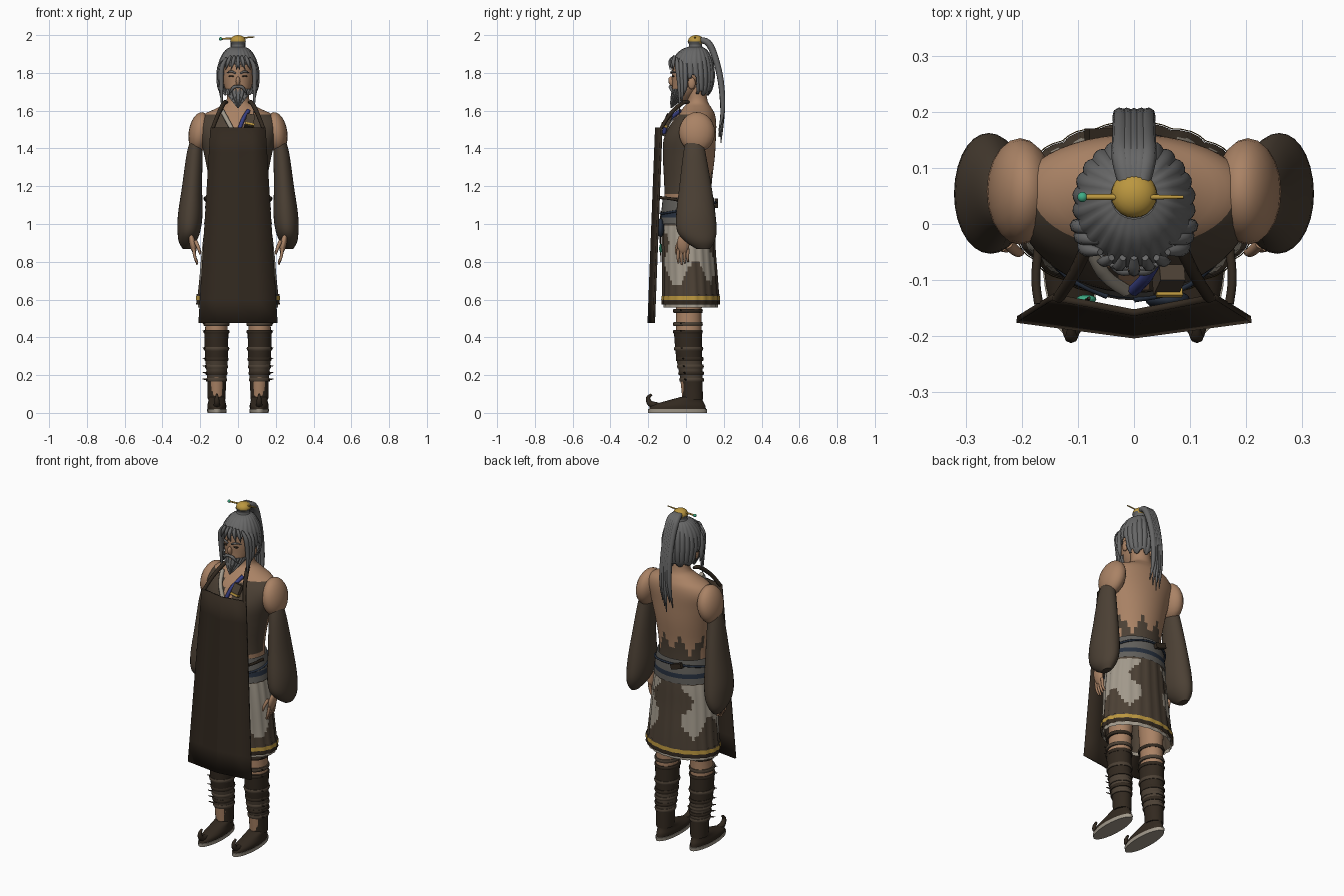
import bpy, bmesh, math
from mathutils import Matrix, Vector, Euler

if "Cube" in bpy.data.objects:
    bpy.data.objects.remove(bpy.data.objects["Cube"], do_unlink=True)


def material(name, *rgb):
    mat = bpy.data.materials.new(name)
    mat.use_nodes = True
    mat.diffuse_color = (*rgb, 1)
    mat.node_tree.nodes["Principled BSDF"].inputs["Base Color"].default_value = (*rgb, 1)
    return mat


skin = material("skin", .40, .225, .13)
hair_grey = material("hair_grey", .135, .135, .135)
brown = material("brown_cloth", .072, .052, .035)
dark = material("dark_leather", .032, .022, .014)
pale = material("pale_cloth", .36, .32, .26)
gold = material("gold", .50, .31, .05)
jade = material("jade", .05, .42, .24)
navy = material("navy_cloth", .02, .03, .05)
grey = material("grey_cloth", .12, .115, .105)
blue = material("blue_cloth", .04, .05, .22)


def smooth_path(points, steps):
    """Catmull-Rom interpolation through tuples of any length."""
    pts = [Vector(p) for p in points]
    out = []
    for i in range(len(pts) - 1):
        a, b, c, d = pts[max(i - 1, 0)], pts[i], pts[i + 1], pts[min(i + 2, len(pts) - 1)]
        for k in range(steps):
            t = k / steps
            out.append(b + (c - a) * t / 2 + (a * 2 - b * 5 + c * 4 - d) * t * t / 2
                       + (b * 3 - a - c * 3 + d) * t ** 3 / 2)
    return out + [pts[-1]]


def finish(name, bm, mats, rule=None, angle=50):
    """Turn a bmesh into a shaded object; the rule picks a material per face centre."""
    bmesh.ops.recalc_face_normals(bm, faces=bm.faces)
    if rule:
        for face in bm.faces:
            face.material_index = rule(face.calc_center_median())
    mesh = bpy.data.meshes.new(name)
    bm.to_mesh(mesh)
    bm.free()
    for mat in mats:
        mesh.materials.append(mat)
    mesh.shade_smooth()
    mesh.set_sharp_from_angle(angle=math.radians(angle))
    obj = bpy.data.objects.new(name, mesh)
    bpy.context.collection.objects.link(obj)
    return obj


def loft(name, rings, *mats, rule=None, sides=28, steps=4, flute=0, lobes=0, caps=True, keep=None):
    """Skin elliptical rings given as (x, y, z, radius x, radius y)."""
    bm = bmesh.new()
    rows = []
    for x, y, z, rx, ry in smooth_path(rings, steps):
        row = []
        for i in range(sides):
            a = math.tau * i / sides
            r = 1 - flute + flute * abs(math.sin(lobes * a / 2))
            row.append(bm.verts.new((x + rx * r * math.cos(a), y + ry * r * math.sin(a), z)))
        rows.append(row)
    for low, high in zip(rows, rows[1:]):
        for i in range(sides):
            j = (i + 1) % sides
            bm.faces.new((low[i], low[j], high[j], high[i]))
    if caps:
        bm.faces.new(rows[0])
        bm.faces.new(rows[-1])
    if keep:
        lost = [f for f in bm.faces if not keep(f.calc_center_median())]
        bmesh.ops.delete(bm, geom=lost, context='FACES')
    return finish(name, bm, mats, rule)


def tube(name, points, radii, mat):
    """Round tapered strand through the points."""
    data = bpy.data.curves.new(name, 'CURVE')
    data.dimensions = '3D'
    data.bevel_depth = 1
    data.bevel_resolution = 2
    data.use_fill_caps = True
    path = smooth_path([(*p, r) for p, r in zip(points, radii)], 4)
    spline = data.splines.new('POLY')
    spline.points.add(len(path) - 1)
    for point, (x, y, z, r) in zip(spline.points, path):
        point.co = (x, y, z, 1)
        point.radius = max(r, .001)
    data.materials.append(mat)
    obj = bpy.data.objects.new(name, data)
    bpy.context.collection.objects.link(obj)


def ball(name, centre, size, mat, tilt=(0, 0, 0)):
    bm = bmesh.new()
    place = Matrix.LocRotScale(Vector(centre), Euler(tilt), Vector(size))
    bmesh.ops.create_uvsphere(bm, u_segments=20, v_segments=12, radius=1, matrix=place)
    return finish(name, bm, [mat])


def box(name, centre, size, mat, tilt=(0, 0, 0)):
    bm = bmesh.new()
    place = Matrix.LocRotScale(Vector(centre), Euler(tilt), Vector(size))
    bmesh.ops.create_cube(bm, size=1, matrix=place)
    return finish(name, bm, [mat], angle=30)


# Torso: bare back and shoulders, open vest at the front
def torso_rule(c):
    if c.y < .03 and 1.17 < c.z < 1.58:
        return 0 if abs(c.x) < (c.z - 1.42) * .4 else 1
    return 1 if c.y > .05 and c.z < 1.16 + .1 * abs(math.sin(c.x * 32)) else 0


loft("torso", [(0, .01, 1.05, .15, .125), (0, .01, 1.2, .15, .125), (0, .015, 1.35, .175, .137),
               (0, .02, 1.45, .2, .138), (0, .04, 1.53, .215, .12), (0, .055, 1.58, .18, .098),
               (0, .06, 1.615, .11, .075), (0, .06, 1.65, .062, .055), (0, .05, 1.73, .058, .052)],
     skin, brown, rule=torso_rule, sides=48)

# Head and face
loft("head", [(0, -.02, 1.65, .022, .03), (0, -.008, 1.69, .056, .064), (0, .01, 1.74, .076, .083),
              (0, .015, 1.8, .083, .09), (0, .02, 1.87, .078, .088), (0, .03, 1.92, .03, .04)], skin)
ball("nose", (0, -.077, 1.755), (.012, .016, .026), skin, (.25, 0, 0))
for s in (-1, 1):
    ball("ear", (s * .088, .03, 1.745), (.012, .02, .032), skin)
    ball("eye", (s * .035, -.069, 1.782), (.015, .005, .005), dark, (0, 0, s * .35))
    tube("eyebrow", [(s * .012, -.079, 1.797), (s * .035, -.075, 1.808), (s * .06, -.055, 1.8)],
         [.004, .006, .002], hair_grey)
    tube("moustache", [(0, -.083, 1.728), (s * .025, -.082, 1.722), (s * .048, -.066, 1.685)],
         [.007, .009, .002], hair_grey)
loft("beard", [(0, -.078, 1.615, .004, .004), (0, -.06, 1.645, .028, .024), (0, -.038, 1.68, .055, .043),
               (0, -.02, 1.715, .071, .056)], hair_grey, sides=40, flute=.1, lobes=20)

# Hair cap combed up to a knot, with the face left open
def hair_keep(c):
    a = math.atan2(c.x, -c.y)
    wave = .012 * math.sin(a * 14)
    line = 1.845 if c.y < -.025 else 1.775 if c.y < .055 else 1.69
    return c.z > line + wave


cap = loft("hair_cap", [(0, .055, 1.68, .07, .065), (0, .05, 1.71, .095, .09), (0, .042, 1.76, .107, .11),
                        (0, .037, 1.81, .11, .116), (0, .035, 1.87, .099, .107), (0, .042, 1.92, .068, .072),
                        (0, .05, 1.94, .03, .03)],
           hair_grey, sides=96, steps=5, flute=.05, lobes=24, keep=hair_keep)
shell = cap.modifiers.new("thickness", 'SOLIDIFY')
shell.thickness = .008
for s in (-1, 1):
    for k in range(3):
        tube("side_lock", [(s * .06, -.05 + k * .02, 1.88), (s * (.085 + k * .006), -.045 + k * .02, 1.83),
                           (s * (.088 + k * .006), -.035 + k * .016, 1.73),
                           (s * .084, -.035 + k * .012, 1.58 + k * .05)], [.006, .013, .011, .001], hair_grey)
    for k in range(3):
        tube("fringe", [(s * .02 * k, -.06, 1.89), (s * .026 * k, -.083 + k * .008, 1.86),
                        (s * (.01 + .028 * k), -.084 + k * .009, 1.815)], [.006, .01, .001], hair_grey)

# Top knot, gold cap and hairpin
loft("top_knot", [(0, .05, 1.925, .045, .045), (0, .05, 1.945, .034, .034), (0, .05, 1.965, .042, .042)], hair_grey)
ball("knot_cap", (0, .052, 1.97), (.041, .041, .03), gold)
tube("hairpin", [(-.09, .048, 1.98), (0, .048, 1.984), (.088, .048, 1.99)], [.005, .005, .003], gold)
ball("hairpin_bead", (-.092, .048, 1.98), (.009, .009, .009), jade)

# Ponytail strands
for k in range(-2, 3):
    x = k * .011
    tube("ponytail", [(x * .6, .07, 1.975), (x, .118, 1.958), (x, .155, 1.88), (x, .185, 1.75),
                      (x * 1.2, .194, 1.6), (x * 1.5, .185 - .006 * abs(k), 1.43 + .03 * (k % 3))],
         [.015, .018, .017, .016, .012, .002], hair_grey)

# Skirt with pale hip patches, hem and sash
def skirt_rule(c):
    return int(abs(c.x) > .1 + .03 * math.sin(c.z * 30) and .74 + .07 * math.sin(c.y * 32) < c.z < .99)


loft("skirt", [(0, .025, .575, .222, .155), (0, .022, .7, .208, .15), (0, .015, .85, .195, .145),
               (0, .012, .97, .18, .142), (0, .01, 1.1, .157, .133)],
     brown, pale, rule=skirt_rule, sides=80, steps=6, flute=.04, lobes=20, caps=False)
for name, z, r, mat in (("hem_lining", .558, -.008, pale), ("hem_band", .575, .002, dark),
                        ("hem_trim", .598, .003, gold), ("hem_edge", .608, 0, brown)):
    loft(name, [(0, .025, z, .222 + r, .155 + r), (0, .025, z + .022, .221 + r, .154 + r)],
         mat, sides=80, steps=1, flute=.03, lobes=20, caps=False)
loft("sash", [(0, .01, 1.0, .18, .146), (0, .012, 1.06, .171, .143), (0, .012, 1.14, .157, .135)],
     grey, navy, rule=lambda c: int(1.03 < c.z < 1.06), sides=40, steps=8, caps=False)
tube("sash_cord", [(.17 * math.sin(a / 2), .012 - .146 * math.cos(a / 2), 1.085 + .03 * math.cos(a / 2 + 3))
                   for a in range(13)], [.006] * 13, navy)
box("sash_knot", (-.05, .16, 1.11), (.07, .02, .03), dark, (0, .3, 0))
tube("pendant_cord", [(-.08, -.132, 1.07), (-.085, -.137, .95), (-.085, -.132, .8)], [.003] * 3, dark)
ball("pendant", (-.085, -.134, .87), (.018, .008, .025), jade)
ball("waist_pouch", (.06, -.135, .98), (.04, .018, .05), navy)

# Apron: a creased tapered sheet
bm = bmesh.new()
rows = []
for i in range(9):
    t = i / 8
    rows.append([bm.verts.new((u * (.145 + .064 * t), -.158 - .04 * t + .028 * abs(u), 1.51 - 1.035 * t))
                 for u in (-1, -.5, 0, .5, 1)])
for upper, lower in zip(rows, rows[1:]):
    for i in range(4):
        bm.faces.new((upper[i], lower[i], lower[i + 1], upper[i + 1]))
apron = finish("apron", bm, [dark], angle=5)
sheet = apron.modifiers.new("thickness", 'SOLIDIFY')
sheet.thickness = .012
sheet.offset = 0

# Chest lapels and tucked cloth
tube("pale_lapel", [(-.085, -.025, 1.6), (-.055, -.088, 1.545), (-.015, -.118, 1.47)], [.012] * 3, pale)
tube("blue_lapel", [(.055, -.03, 1.6), (.025, -.09, 1.55), (.0, -.118, 1.48)], [.011] * 3, blue)
box("chest_book", (.062, -.1, 1.545), (.045, .03, .07), brown, (-.4, .2, 0))
box("book_trim", (.062, -.115, 1.525), (.047, .03, .01), gold, (-.4, .2, 0))

# Paired parts
for s in (-1, 1):
    tube("apron_strap", [(s * .135, -.132, 1.505), (s * .105, -.085, 1.58), (s * .075, -.02, 1.64),
                         (s * .06, .015, 1.645)], [.01, .011, .012, .008], dark)
    tube("apron_tie", [(s * .17, -.142, 1.14), (s * .175, -.09, 1.135), (s * .165, 0, 1.12)], [.008] * 3, dark)
    ball("shoulder", (s * .203, .058, 1.485), (.058, .095, .108), skin, (0, s * -.15, 0))
    loft("sleeve", [(s * .22, .045, 1.45, .03, .045), (s * .23, .045, 1.37, .042, .06),
                    (s * .243, .05, 1.2, .053, .085), (s * .253, .052, 1.05, .065, .104),
                    (s * .26, .058, .96, .06, .104), (s * .268, .075, .905, .045, .075),
                    (s * .272, .09, .868, .02, .035)], brown)
    # Hand
    ball("palm", (s * .24, -.015, .895), (.017, .033, .055), skin, (0, s * .2, 0))
    for k in range(4):
        y = -.04 + k * .017
        tube("finger", [(s * .235, y, .87), (s * .228, y - .003, .825), (s * .215, y, .785 + .008 * abs(k - 1))],
             [.009, .008, .005], skin)
    tube("thumb", [(s * .225, -.035, .91), (s * .208, -.05, .87), (s * .2, -.05, .84)], [.01, .009, .005], skin)
    # Leg, shin wraps and bindings
    loft("leg", [(s * .112, .025, .08, .04, .045), (s * .115, .015, .4, .058, .066), (s * .11, .015, .55, .06, .068),
                 (s * .1, .02, .85, .075, .085)], skin)
    loft("shin_wrap", [(s * .113, .035, .07, .047, .054), (s * .113, .03, .17, .05, .058),
                       (s * .114, .016, .3, .06, .069), (s * .115, .01, .43, .064, .074)],
         dark, brown, rule=lambda c: int(.17 < c.z < .28), steps=6)
    for k, z in enumerate((.165, .2, .235, .275, .33, .42, .46, .53)):
        w = .05 + .014 * min(1, max(0, (z - .15) / .2))
        y = .03 - .02 * min(1, max(0, (z - .17) / .2))
        loft("shin_binding", [(s * .114, y, z, w + .002, w + .012), (s * .114, y, z + .01, w + .006, w + .015),
                              (s * .114, y, z + .02, w + .002, w + .012)], dark if k % 2 else brown, steps=2)
        tube("binding_end", [(s * .16, y - .03, z + .01), (s * .188, y - .04, z + .015)], [.005, .002], dark)
    # Shoe with pale sole and curled toe
    loft("sole", [(s * .112, -.045, 0, .05, .155), (s * .112, -.045, .02, .052, .157)], pale, steps=1)
    loft("shoe", [(s * .112, -.045, .02, .049, .15), (s * .112, -.04, .04, .05, .142),
                  (s * .112, -.01, .062, .045, .1), (s * .112, .03, .085, .042, .055)], dark)
    ball("instep", (s * .112, -.045, .055), (.032, .06, .022), skin, (.3, 0, 0))
    tube("curled_toe", [(s * .112, -.15, .035), (s * .112, -.19, .05), (s * .112, -.2, .08),
                        (s * .112, -.182, .098)], [.02, .016, .011, .006], dark)
